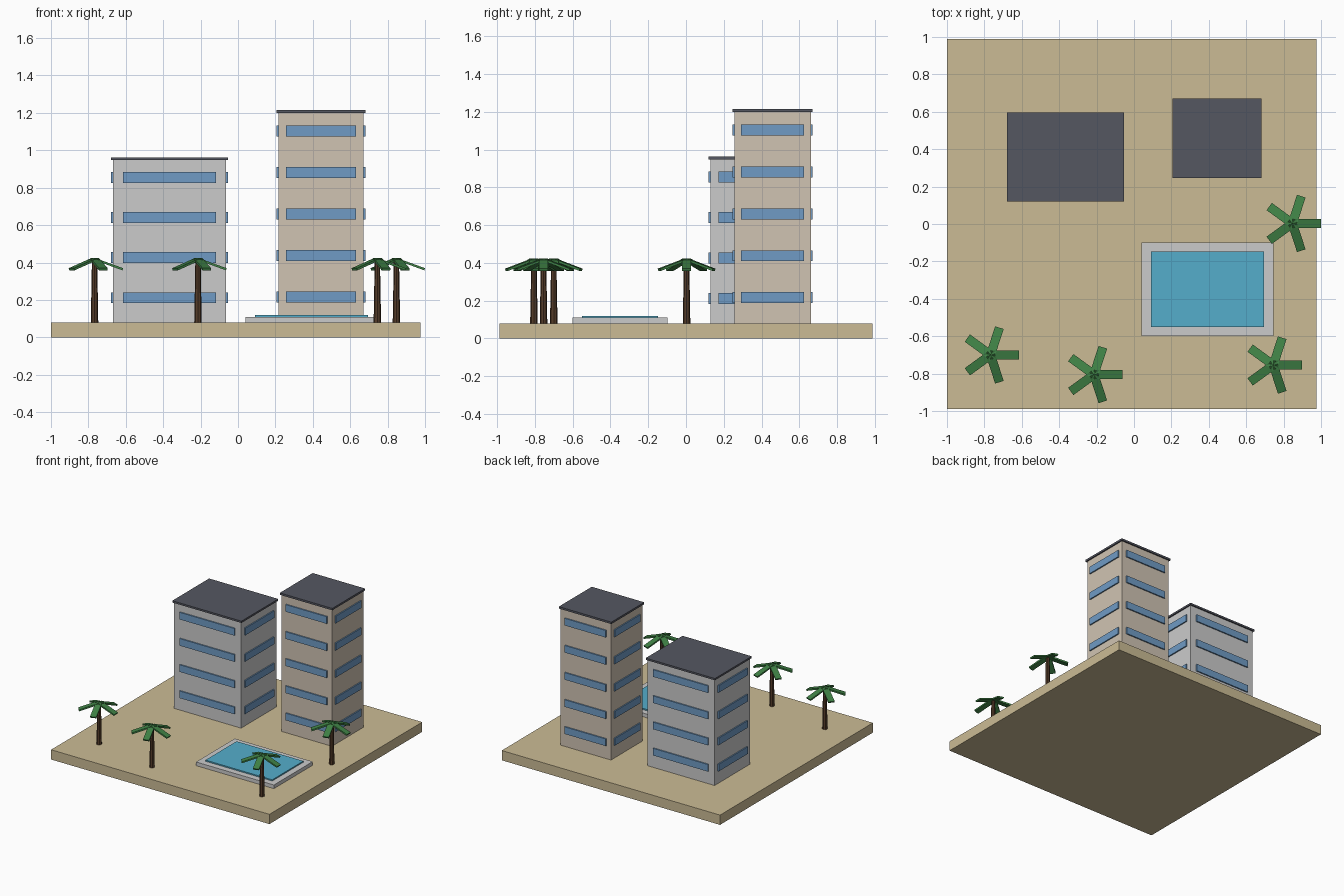
import bpy, bmesh
from math import radians
from mathutils import Matrix, Vector

if "Cube" in bpy.data.objects:
    bpy.data.objects.remove(bpy.data.objects["Cube"])


def material(name, r, g, b):
    m = bpy.data.materials.new(name)
    m.diffuse_color = (r, g, b, 1)
    m.use_nodes = True
    m.node_tree.nodes["Principled BSDF"].inputs["Base Color"].default_value = m.diffuse_color
    return m


SAND = material("sand", 0.60, 0.50, 0.30)
PALE = material("pale_wall", 0.65, 0.65, 0.62)
BEIGE = material("beige_wall", 0.63, 0.55, 0.45)
ROOF = material("roof_grey", 0.09, 0.095, 0.12)
GLASS = material("glass_blue", 0.16, 0.33, 0.56)
STONE = material("pool_stone", 0.65, 0.65, 0.63)
WATER = material("water_blue", 0.09, 0.42, 0.60)
BARK = material("bark", 0.09, 0.045, 0.022)
LEAF = material("leaf", 0.05, 0.22, 0.06)


def finish(name, bm, mat):
    me = bpy.data.meshes.new(name)
    bm.to_mesh(me)
    bm.free()
    me.materials.append(mat)
    ob = bpy.data.objects.new(name, me)
    bpy.context.collection.objects.link(ob)
    return ob


def add_box(bm, lo, hi, matrix=Matrix()):
    lo, hi = Vector(lo), Vector(hi)
    local = Matrix.Translation((lo + hi) / 2) @ Matrix.Diagonal((hi - lo).to_4d())
    bmesh.ops.create_cube(bm, size=1, matrix=matrix @ local)


def box(name, lo, hi, mat):
    bm = bmesh.new()
    add_box(bm, lo, hi)
    return finish(name, bm, mat)


GROUND = 0.08


def building(name, cx, cy, w, d, top, roof_t, first, step, floors, wall):
    x, y, out = w / 2, d / 2, 0.01
    box(name + "_walls", (cx - x, cy - y, GROUND), (cx + x, cy + y, top), wall)
    box(name + "_roof", (cx - x - out, cy - y - out, top),
        (cx + x + out, cy + y + out, top + roof_t), ROOF)
    # window bands: one per floor on each of the four walls
    bm = bmesh.new()
    wx, wy, h = x * 0.82, y * 0.82, 0.029
    for i in range(floors):
        z = first + i * step
        for s in (-1, 1):
            add_box(bm, (cx - wx, cy + s * y - out, z - h), (cx + wx, cy + s * y + out, z + h))
            add_box(bm, (cx + s * x - out, cy - wy, z - h), (cx + s * x + out, cy + wy, z + h))
    finish(name + "_windows", bm, GLASS)


def palm(name, x, y):
    # tapered trunk
    bm = bmesh.new()
    height = 0.335
    bmesh.ops.create_cone(bm, cap_ends=True, segments=8, radius1=0.02, radius2=0.014,
                          depth=height, matrix=Matrix.Translation((x, y, GROUND + height / 2)))
    finish(name + "_trunk", bm, BARK)
    # five drooping fronds
    bm = bmesh.new()
    for i in range(5):
        m = (Matrix.Translation((x, y, 0.419)) @ Matrix.Rotation(radians(72 * i), 4, 'Z')
             @ Matrix.Rotation(radians(20), 4, 'Y'))
        add_box(bm, (0, -0.024, -0.006), (0.161, 0.024, 0.006), m)
    finish(name + "_fronds", bm, LEAF)


# ground slab
box("ground_slab", (-1, -0.988, 0), (0.976, 0.988, GROUND), SAND)

# buildings
building("wide_building", -0.366, 0.358, 0.606, 0.456, 0.947, 0.015,
         0.212, 0.2145, 4, PALE)
building("tall_building", 0.444, 0.458, 0.455, 0.405, 1.199, 0.016,
         0.216, 0.222, 5, BEIGE)

# pool
box("pool_deck", (0.04, -0.60, GROUND), (0.745, -0.099, 0.11), STONE)
box("pool_water", (0.091, -0.55, 0.09), (0.695, -0.148, 0.12), WATER)

# palms
for n, (px, py) in enumerate([(-0.767, -0.70), (-0.214, -0.805), (0.745, -0.754), (0.847, 0.003)]):
    palm(f"palm_{n + 1}", px, py)
